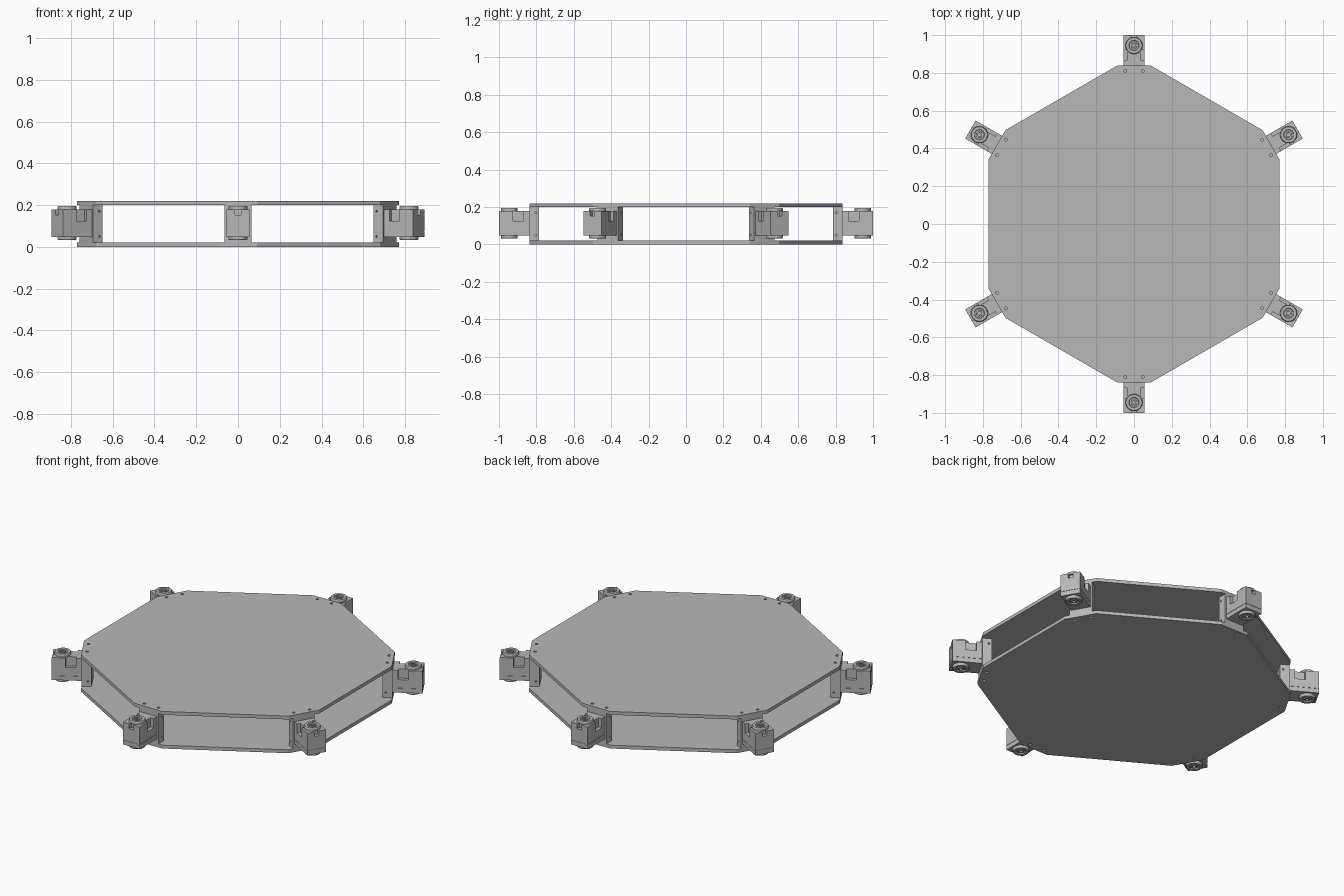
import bpy, bmesh, math
from mathutils import Matrix, Vector

cube = bpy.data.objects.get("Cube")
if cube:
    bpy.data.objects.remove(cube, do_unlink=True)

grey = bpy.data.materials.new("neutral grey")
grey.use_nodes = True
grey.diffuse_color = (0.48, 0.48, 0.48, 1)
grey.node_tree.nodes["Principled BSDF"].inputs["Base Color"].default_value = grey.diffuse_color


def finish(name, bm):
    bmesh.ops.recalc_face_normals(bm, faces=bm.faces)
    mesh = bpy.data.meshes.new(name)
    bm.to_mesh(mesh)
    bm.free()
    mesh.materials.append(grey)
    obj = bpy.data.objects.new(name, mesh)
    bpy.context.collection.objects.link(obj)
    return obj


def box(bm, x, y, z):
    """Add a box from (min, max) ranges."""
    size = [r[1] - r[0] for r in (x, y, z)]
    centre = Vector([(r[0] + r[1]) / 2 for r in (x, y, z)])
    bmesh.ops.create_cube(bm, size=1, matrix=Matrix.Translation(centre) @ Matrix.Diagonal((*size, 1)))


def peg(bm, centre, radius, depth, axis="Z"):
    turn = Matrix.Rotation(math.pi / 2, 4, "Y") if axis == "X" else Matrix()
    bmesh.ops.create_cone(bm, cap_ends=True, segments=16, radius1=radius, radius2=radius,
                          depth=depth, matrix=Matrix.Translation(centre) @ turn)


def cut(obj, bm):
    """Subtract a cutter and bake the result into the mesh."""
    cutter = finish(obj.name + "_cutter", bm)
    cutter.hide_render = True
    mod = obj.modifiers.new("cut", "BOOLEAN")
    mod.operation, mod.solver, mod.object = "DIFFERENCE", "EXACT", cutter
    graph = bpy.context.evaluated_depsgraph_get()
    mesh = bpy.data.meshes.new_from_object(obj.evaluated_get(graph))
    obj.modifiers.clear()
    obj.data = mesh
    bpy.data.objects.remove(cutter, do_unlink=True)


def horn(name, base, direction):
    """Turned disc with a raised rim and a hollow hub."""
    profile = [(0, 0), (0.045, 0), (0.045, 0.011), (0.042, 0.016), (0.027, 0.016),
               (0.025, 0.009), (0.017, 0.009), (0.016, 0.015), (0.009, 0.015),
               (0.009, 0.005), (0, 0.005)]
    bm = bmesh.new()
    pts = [bm.verts.new((r, 0.945, base + direction * h)) for r, h in profile]
    edges = [bm.edges.new(pair) for pair in zip(pts, pts[1:])]
    bmesh.ops.spin(bm, geom=pts + edges, cent=(0, 0.945, 0), axis=(0, 0, 1),
                   angle=math.tau, steps=32)
    bmesh.ops.remove_doubles(bm, verts=bm.verts, dist=0.00001)
    obj = finish(name, bm)
    for face in obj.data.polygons:
        face.use_smooth = True
    obj.data.set_sharp_from_angle(angle=math.radians(30))
    return obj


turns = [Matrix.Rotation(i * math.pi / 3, 4, "Z") for i in range(6)]

# Two clipped hexagonal deck plates with paired screw holes
for name, low, high in (("bottom_plate", 0, 0.02), ("top_plate", 0.2, 0.22)):
    bm = bmesh.new()
    rim = [bm.verts.new(t @ Vector((x, 0.838, low))) for t in turns for x in (0.09, -0.09)]
    face = bm.faces.new(rim)
    new = bmesh.ops.extrude_face_region(bm, geom=[face])["geom"]
    bmesh.ops.translate(bm, vec=(0, 0, high - low),
                        verts=[v for v in new if isinstance(v, bmesh.types.BMVert)])
    plate = finish(name, bm)
    holes = bmesh.new()
    for t in turns:
        for x in (-0.047, 0.047):
            peg(holes, t @ Vector((x, 0.81, (low + high) / 2)), 0.008, 0.06)
    cut(plate, holes)

# Bracket block holding the motor between the plates
bm = bmesh.new()
box(bm, (-0.064, 0.064), (0.785, 0.838), (0.02, 0.2))
bracket = finish("mount_bracket", bm)
holes = bmesh.new()
for x in (-0.064, 0.064):
    for z in (0.05, 0.17):
        peg(holes, Vector((x, 0.803, z)), 0.005, 0.02, "X")
cut(bracket, holes)

# Motor case with side pockets and a cable notch in the outer end
bm = bmesh.new()
box(bm, (-0.055, 0.055), (0.83, 1.0), (0.076, 0.18))
case = finish("motor_case", bm)
pockets = bmesh.new()
for side in (-1, 1):
    box(pockets, sorted((side * 0.035, side * 0.07)), (0.868, 0.925), (0.125, 0.2))
box(pockets, (-0.014, 0.014), (0.978, 1.02), (0.152, 0.2))
cut(case, pockets)

# Lower lid, separated from the case by a fine seam
bm = bmesh.new()
box(bm, (-0.055, 0.055), (0.83, 1.0), (0.048, 0.074))
box(bm, (-0.053, 0.053), (0.832, 0.998), (0.073, 0.077))
lid = finish("motor_lid", bm)

# Output discs above and below the motor
parts = [bracket, case, lid, horn("upper_horn", 0.18, 1), horn("lower_horn", 0.048, -1)]

# Repeat the mount around the six corners
for i, turn in enumerate(turns[1:], 2):
    for part in parts:
        copy = bpy.data.objects.new(f"{part.name}_{i}", part.data)
        copy.matrix_world = turn
        bpy.context.collection.objects.link(copy)
